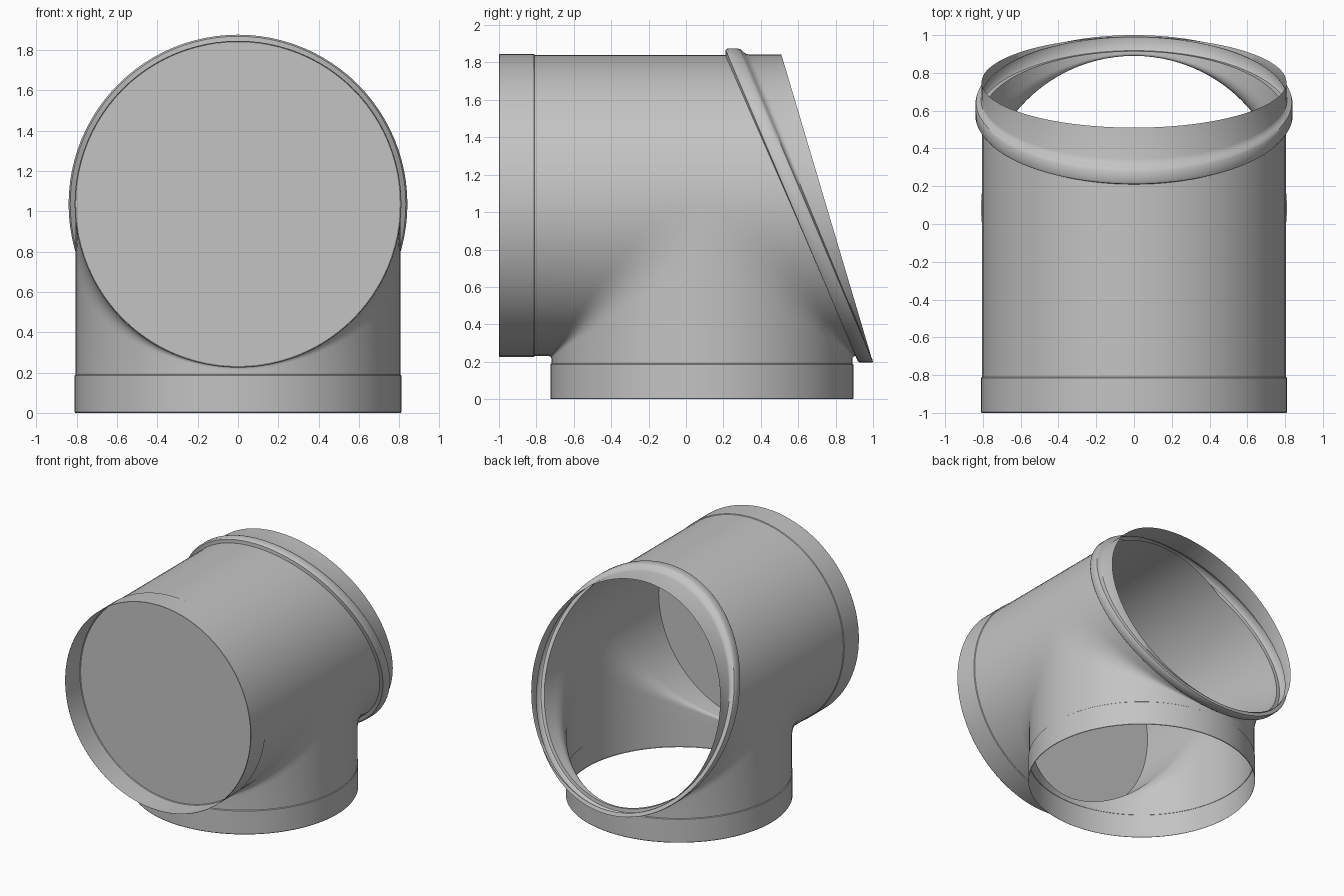
import bpy
import bmesh
from math import sin, cos, pi, radians
from mathutils import Vector

cube = bpy.data.objects.get("Cube")
if cube:
    bpy.data.objects.remove(cube, do_unlink=True)

R = 0.805        # pipe radius
CZ = 1.035       # height of the horizontal axis
CY = 0.085       # depth of the vertical axis
SEG = 96
QUARTER = SEG // 4

grey = bpy.data.materials.new("light_grey_metal")
grey.use_nodes = True
grey.diffuse_color = (0.55, 0.55, 0.55, 1)
grey.node_tree.nodes["Principled BSDF"].inputs["Base Color"].default_value = (0.55, 0.55, 0.55, 1)


def finish(bm, name, angle=30):
    """Weld the mesh, face it outward and add it as a shaded object."""
    bmesh.ops.remove_doubles(bm, verts=bm.verts, dist=0.0004)
    bmesh.ops.dissolve_degenerate(bm, edges=bm.edges, dist=0.0001)
    bmesh.ops.recalc_face_normals(bm, faces=bm.faces)
    mid = sum((v.co for v in bm.verts), Vector()) / len(bm.verts)
    if sum(f.normal.dot(f.calc_center_median() - mid) * f.calc_area() for f in bm.faces) < 0:
        bmesh.ops.reverse_faces(bm, faces=bm.faces)
    mesh = bpy.data.meshes.new(name)
    bm.to_mesh(mesh)
    bm.free()
    mesh.materials.append(grey)
    obj = bpy.data.objects.new(name, mesh)
    bpy.context.collection.objects.link(obj)
    bpy.ops.object.select_all(action='DESELECT')
    obj.select_set(True)
    bpy.context.view_layer.objects.active = obj
    bpy.ops.object.shade_smooth_by_angle(angle=radians(angle))
    return obj


def grid(bm, rows, skip=lambda i, j: False):
    """Join rows of points with quads, leaving out skipped cells."""
    verts = [[bm.verts.new(p) for p in row] for row in rows]
    for i in range(len(rows) - 1):
        for j in range(len(rows[0]) - 1):
            if not skip(i, j):
                bm.faces.new((verts[i][j], verts[i + 1][j],
                              verts[i + 1][j + 1], verts[i][j + 1]))


def side_point(r, t, y):
    """Point around the horizontal axis; t = 0 is the underside."""
    return Vector((r * sin(t), y, CZ - r * cos(t)))


def slanted(top, bottom, t):
    return (top + bottom) / 2 + (bottom - top) / 2 * cos(t)


def blend(t):
    """Fillet size where the neck meets the main pipe."""
    return 0.015 + 0.2 * abs(sin(t)) ** 3


RIM_TOP, RIM_BOTTOM = 0.21, 0.915
angles = [2 * pi * i / SEG - pi / 2 for i in range(SEG + 1)]

# Main pipe, with a saddle opening left in its lower half
body = bmesh.new()
rows = []
for t in angles:
    reach = R * max(cos(t), 0) + blend(t if cos(t) > 0 else pi / 2)
    rows.append([side_point(R, t, y) for y in
                 (-0.81, CY - reach, CY, CY + reach, slanted(RIM_TOP, RIM_BOTTOM, t))])
grid(body, rows, lambda i, j: i < 2 * QUARTER and j in (1, 2))

# Neck, curving outward into the saddle
STEPS = 8
for s in (-1, 1):
    rows = []
    for t in angles[:2 * QUARTER + 1]:
        d = blend(t)
        corner = side_point(R, t, CY + s * R * cos(t))
        low = corner - Vector((0, 0, d))
        out = corner + Vector((0, s * d, 0))
        row = [Vector((corner.x, corner.y, 0.185))]
        for k in range(STEPS + 1):
            u = k / STEPS
            row.append(low * (1 - u) ** 2 + corner * 2 * u * (1 - u) + out * u * u)
        rows.append(row)
    grid(body, rows)
    # Small flat webs closing the sides of the saddle
    for row in (rows[0], rows[-1]):
        tip = Vector((row[0].x, CY, CZ))
        for a, b in zip(row[1:], row[2:]):
            body.faces.new([body.verts.new(p) for p in (tip, a, b)])
finish(body, "tee_body", 35)


# Slanted outlet: raised bead, then a thin sleeve to the cut end
# Each entry: radius, depth at the top, depth at the underside
bead = [(R, RIM_TOP, RIM_BOTTOM), (0.832, 0.212, 0.918), (0.84, 0.222, 0.93),
        (0.84, 0.275, 0.99), (0.836, 0.29, 1.0), (0.822, 0.305, 0.996),
        (0.81, 0.325, 0.988), (0.807, 0.345, 0.988), (0.807, 0.51, 0.99)]
rim = bmesh.new()
grid(rim, [[side_point(r, t, slanted(a, b, t)) for r, a, b in bead] for t in angles])
finish(rim, "outlet_rim", 40)

# Straight collars: each is a sleeve with a small step where it meets the pipe
steps = [(R, 0.19), (0.81, 0.186), (0.81, 0.004), (0.807, 0)]

front = bmesh.new()
grid(front, [[side_point(r, t, h - 1) for r, h in steps] for t in angles])
finish(front, "front_collar")

base = bmesh.new()
grid(base, [[(r * sin(t), CY + r * cos(t), h) for r, h in steps] for t in angles])
finish(base, "bottom_collar")

# Flat plate closing the pipe behind the front collar
cap = bmesh.new()
cap.faces.new([cap.verts.new(side_point(R, t, -0.81)) for t in angles[:-1]])
finish(cap, "front_cap")
